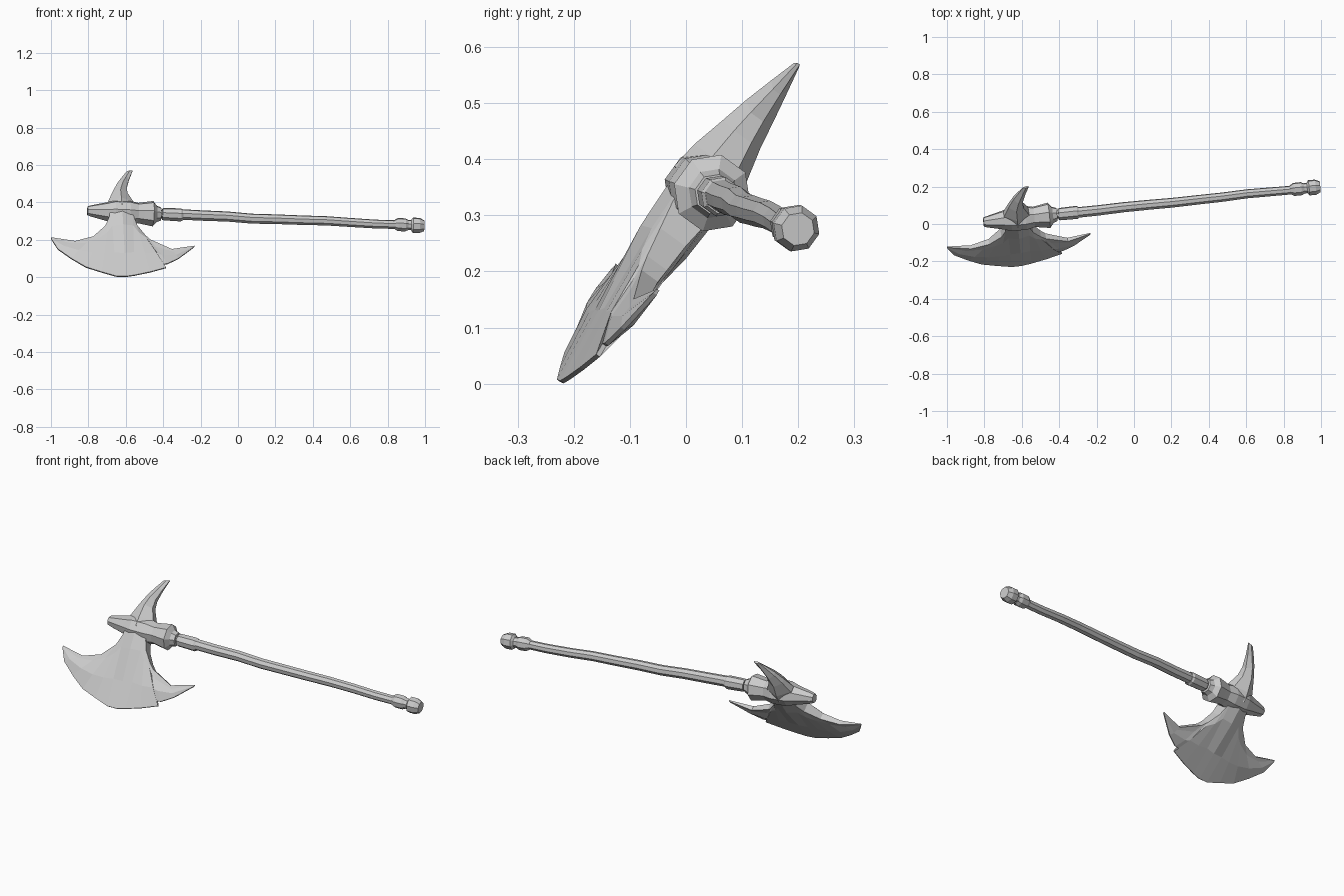
import bpy, math, random
from mathutils import Vector

if "Cube" in bpy.data.objects:
    bpy.data.objects.remove(bpy.data.objects["Cube"])

random.seed(4)
AXIS = Vector((1.8, 0.19, -0.08)).normalized()
DOWN = Vector((0, -0.59, -0.81))
DOWN = (DOWN - AXIS * DOWN.dot(AXIS)).normalized()
SIDE = AXIS.cross(DOWN).normalized()


def axis_point(x):
    return Vector((x, 0.01 + 0.1056 * (x + 0.8), 0.355 - 0.0444 * (x + 0.8)))


def on_plane(x, z, w=0.0):
    """Point on the tilted blade plane from its front-view x, z, pushed sideways by w."""
    p = axis_point(x)
    return Vector((x, p.y + (z - p.z) * 0.735, z)) + SIDE * w


def make_object(name, verts, faces):
    me = bpy.data.meshes.new(name)
    me.from_pydata(verts, [], faces)
    ob = bpy.data.objects.new(name, me)
    bpy.context.collection.objects.link(ob)
    bpy.ops.object.select_all(action='DESELECT')
    ob.select_set(True)
    bpy.context.view_layer.objects.active = ob
    bpy.ops.object.mode_set(mode='EDIT')
    bpy.ops.mesh.select_all(action='SELECT')
    bpy.ops.mesh.remove_doubles(threshold=0.0005)
    bpy.ops.mesh.normals_make_consistent(inside=False)
    bpy.ops.object.mode_set(mode='OBJECT')
    return ob


def loft(name, rings):
    """Skin closed rings of equal size and cap both ends."""
    n = len(rings[0])
    verts = [v for r in rings for v in r]
    faces = [(k * n + i, k * n + (i + 1) % n, (k + 1) * n + (i + 1) % n, (k + 1) * n + i)
             for k in range(len(rings) - 1) for i in range(n)]
    faces += [tuple(range(n)), tuple(range(len(verts) - n, len(verts)))]
    return make_object(name, verts, faces)


def turned(name, profile, n=8, wobble=0.0):
    """Faceted part around the handle axis; profile holds (x, radius)."""
    rings = []
    for x, r in profile:
        c = axis_point(x)
        c += (DOWN * random.uniform(-1, 1) + SIDE * random.uniform(-1, 1)) * wobble
        rings.append([c + (DOWN * math.cos(a) + SIDE * math.sin(a)) * r
                      for a in ((i + 0.5) * 2 * math.pi / n for i in range(n))])
    return loft(name, rings)


# handle parts
turned("shaft", [(-0.32 + i * 0.132, 0.029 - i * 0.0006) for i in range(10)], wobble=0.003)
turned("shaft_collar", [(-0.405, 0.031), (-0.395, 0.034), (-0.305, 0.036), (-0.295, 0.03)])
turned("neck_pin", [(-0.44, 0.022), (-0.38, 0.022)])
turned("pommel", [(0.835, 0.024), (0.855, 0.036), (0.895, 0.036), (0.91, 0.028), (0.925, 0.028),
                  (0.935, 0.042), (0.97, 0.042), (0.995, 0.03)])

# socket through the head
turned("head_socket", [(-0.805, 0.024), (-0.79, 0.03), (-0.70, 0.052), (-0.66, 0.065),
                       (-0.58, 0.066), (-0.535, 0.056), (-0.50, 0.062), (-0.455, 0.07),
                       (-0.435, 0.045), (-0.412, 0.036)])

# back spike: left edge x, z, right edge x, z, half thickness
spike = [(-0.70, 0.35, -0.555, 0.35, 0.064), (-0.696, 0.395, -0.563, 0.39, 0.058),
         (-0.672, 0.45, -0.593, 0.44, 0.042), (-0.645, 0.50, -0.596, 0.475, 0.031),
         (-0.615, 0.54, -0.583, 0.52, 0.018), (-0.595, 0.565, -0.563, 0.57, 0.006)]
rings = []
for xl, zl, xr, zr, t in spike:
    xm, zm = (xl + xr) / 2, (zl + zr) / 2
    rings.append([on_plane(xl, zl, -t * .3), on_plane(xm, zm, -t), on_plane(xr, zr, -t * .45),
                  on_plane(xr, zr, t * .45), on_plane(xm, zm, t), on_plane(xl, zl, t * .3)])
loft("back_spike", rings)

# blade ribs from horn to horn: inner edge x, z, half thickness, cutting edge x, z
ribs = [(-1.0, .212, .003, -.998, .203), (-.872, .187, .012, -.963, .149),
        (-.776, .208, .018, -.89, .098), (-.712, .26, .028, -.813, .053),
        (-.692, .304, .036, -.73, .027), (-.685, .36, .042, -.653, .005),
        (-.627, .36, .056, -.60, .003), (-.57, .36, .042, -.552, .01),
        (-.561, .304, .036, -.47, .027), (-.541, .261, .028, -.385, .05),
        (-.50, .215, .022, -.405, .069), (-.472, .192, .018, -.38, .07),
        (-.355, .144, .012, -.32, .098), (-.232, .167, .003, -.236, .16)]
rings = []
for xi, zi, t, xe, ze in ribs:
    def at(f, w):
        return on_plane(xi + (xe - xi) * f, zi + (ze - zi) * f, w)
    mid = min(t * 1.1, 0.022)
    rings.append([at(0, t), at(.3, t * .9), at(.68, mid), at(1, .004),
                  at(1, -.004), at(.68, -mid), at(.3, -t * .9), at(0, -t)])
loft("axe_blade", rings)
